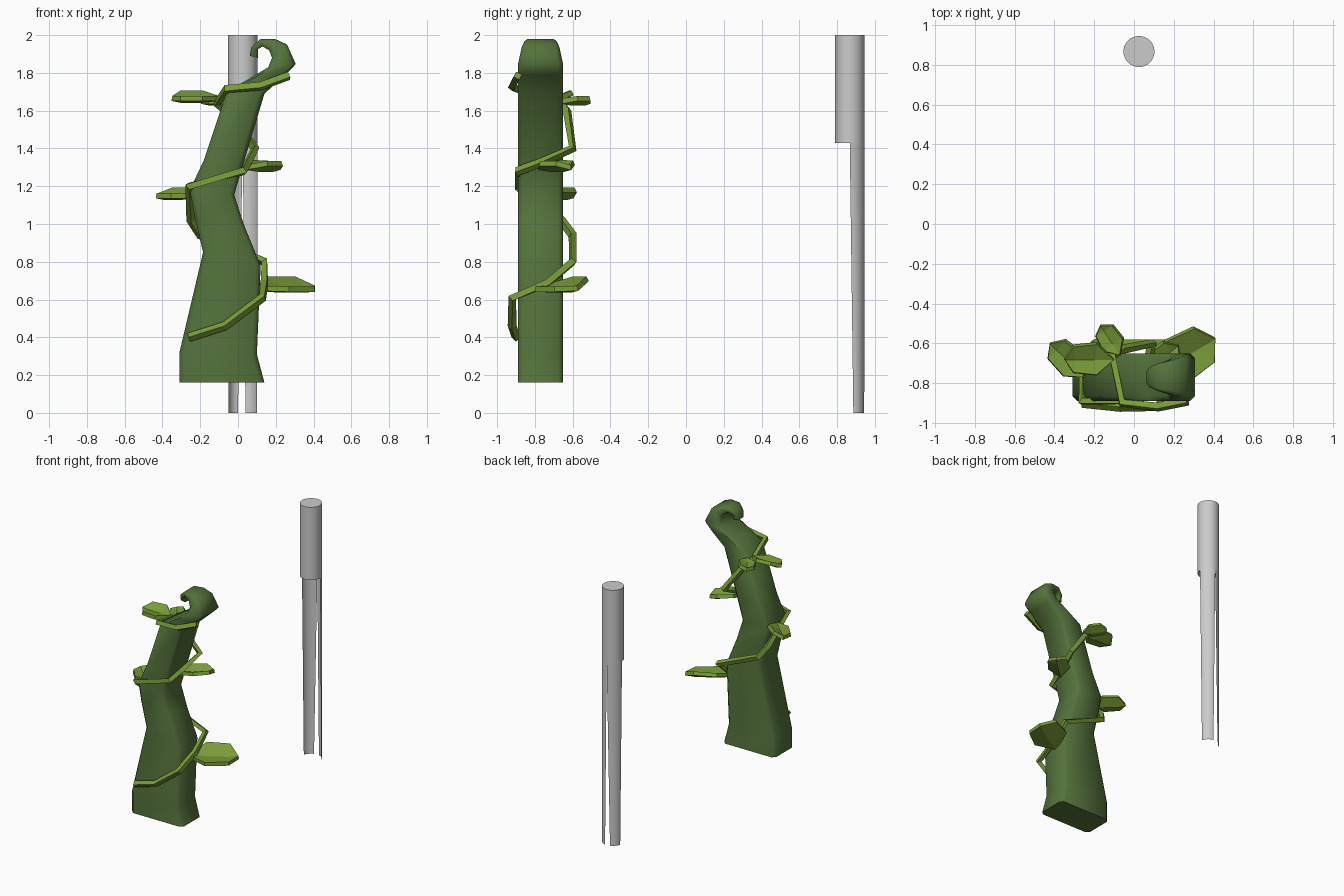
import bpy, math
from mathutils import Vector

if "Cube" in bpy.data.objects:
    bpy.data.objects.remove(bpy.data.objects["Cube"])


def material(name, color):
    m = bpy.data.materials.new(name)
    m.diffuse_color = color
    m.use_nodes = True
    m.node_tree.nodes["Principled BSDF"].inputs["Base Color"].default_value = m.diffuse_color
    return m


dark = material("stalk_green", (0.09, 0.17, 0.045, 1))
light = material("leaf_green", (0.19, 0.33, 0.04, 1))


def add_mesh(name, verts, faces, mat=None, smooth=None):
    me = bpy.data.meshes.new(name)
    me.from_pydata(verts, [], faces)
    ob = bpy.data.objects.new(name, me)
    bpy.context.collection.objects.link(ob)
    if mat:
        me.materials.append(mat)
    bpy.ops.object.select_all(action='DESELECT')
    ob.select_set(True)
    bpy.context.view_layer.objects.active = ob
    bpy.ops.object.mode_set(mode='EDIT')
    bpy.ops.mesh.select_all(action='SELECT')
    bpy.ops.mesh.normals_make_consistent(inside=False)
    bpy.ops.object.mode_set(mode='OBJECT')
    if smooth:
        bpy.ops.object.shade_smooth_by_angle(angle=math.radians(smooth))
    return ob


# Stalk: left x, left z, right x, right z, half depth
YC = -0.77
rings = [
    (-.31, .16, .14, .16, .12), (-.31, .32, .10, .31, .12),
    (-.185, .85, .12, .78, .12), (-.23, 1.04, .03, 1.0, .12),
    (-.255, 1.18, -.02, 1.155, .12), (-.18, 1.34, .02, 1.29, .12),
    (-.06, 1.70, .14, 1.69, .12), (.06, 1.77, .25, 1.79, .12),
    (.16, 1.83, .306, 1.846, .12), (.18, 1.88, .26, 1.95, .10),
    (.165, 1.92, .195, 1.98, .085), (.13, 1.94, .12, 1.98, .07),
    (.105, 1.925, .07, 1.935, .05), (.105, 1.88, .063, 1.89, .035),
]
verts, faces = [], []
for lx, lz, rx, rz, h in rings:
    L, R = Vector((lx, YC, lz)), Vector((rx, YC, rz))
    mid, half = (L + R) / 2, (R - L) / 2
    cu = 1 - min(0.025 / half.length, 0.4)
    cv = 0.8
    for u, v in ((1, -cv), (1, cv), (cu, 1), (-cu, 1),
                 (-1, cv), (-1, -cv), (-cu, -1), (cu, -1)):
        verts.append(mid + half * u + Vector((0, h * v, 0)))
for i in range(len(rings) - 1):
    for j in range(8):
        k = (j + 1) % 8
        faces.append((i * 8 + j, i * 8 + k, i * 8 + 8 + k, i * 8 + 8 + j))
faces += [tuple(range(8)), tuple(range(len(verts) - 8, len(verts)))]
add_mesh("stalk", verts, faces, dark, 60)

# Vine winding around the stalk
path = [
    (-.26, -.90, .40), (-.07, -.92, .46), (.13, -.92, .61), (.14, -.73, .69),
    (.14, -.60, .80), (-.20, -.60, .94), (-.25, -.66, 1.02), (-.26, -.89, 1.20),
    (.03, -.89, 1.28), (.05, -.78, 1.32), (.09, -.60, 1.40), (-.06, -.63, 1.60),
    (-.11, -.66, 1.64), (-.06, -.90, 1.715), (.12, -.92, 1.73), (.27, -.89, 1.785),
]
cu = bpy.data.curves.new("vine", 'CURVE')
cu.dimensions = '3D'
cu.bevel_depth = 0.024
cu.bevel_resolution = 0
cu.use_fill_caps = True
sp = cu.splines.new('POLY')
sp.points.add(len(path) - 1)
for p, co in zip(sp.points, path):
    p.co = (*co, 1)
sp.use_smooth = False
cu.materials.append(light)
bpy.context.collection.objects.link(bpy.data.objects.new("vine", cu))


# Leaves: folded six-sided blades, left and right edges lifted separately
def leaf(name, base, yaw, length, half, lift_l, lift_r):
    a = math.radians(yaw)
    f = Vector((math.cos(a), math.sin(a), 0)) * length
    s = Vector((-math.sin(a), math.cos(a), 0)) * half
    b = Vector(base)

    def pt(t, side, z):
        return b + f * t + s * side + Vector((0, 0, z))
    v = [b, pt(.38, 0, -.01), pt(.8, 0, -.01), pt(1, 0, 0),
         pt(.35, 1, lift_l), pt(.82, .85, lift_l),
         pt(.35, -1, lift_r), pt(.82, -.85, lift_r)]
    fs = [(0, 1, 4), (1, 2, 5, 4), (2, 3, 5), (0, 6, 1), (1, 6, 7, 2), (2, 7, 3)]
    ob = add_mesh(name, v, fs, light)
    mod = ob.modifiers.new("thickness", 'SOLIDIFY')
    mod.thickness = 0.028
    mod.offset = 0


leaf("leaf_low_right", (.10, -.76, .66), 31, .36, .12, .05, -.005)
leaf("leaf_mid_left", (-.24, -.77, 1.15), 137, .25, .075, 0, .03)
leaf("leaf_mid_right", (.04, -.78, 1.30), 43, .25, .075, .025, .02)
leaf("leaf_top_left", (-.10, -.68, 1.665), 180, .25, .08, 0, .03)
leaf("leaf_top_back", (-.07, -.66, 1.65), 123, .18, .06, 0, .015)

# Grey post: upper cylinder
CX, CY, RAD = .025, .867, .078
bpy.ops.mesh.primitive_cylinder_add(vertices=32, radius=RAD, depth=.57,
                                    location=(CX, CY, 1.715))
bpy.context.object.name = "post_top"
bpy.ops.object.shade_smooth_by_angle(angle=math.radians(40))

# Grey post: rear half shell, split into two tapering strips
for name, sign, inner in (("post_strip_left", -1, 19), ("post_strip_right", 1, 11)):
    n = 8
    v = []
    for z, a0, a1 in ((1.43, 0, 90), (0, inner, 76)):
        for i in range(n + 1):
            a = math.radians(a0 + (a1 - a0) * i / n)
            v.append((CX + sign * RAD * math.sin(a), CY + RAD * math.cos(a), z))
    fs = [(i, i + 1, n + 2 + i, n + 1 + i) for i in range(n)]
    add_mesh(name, v, fs, None, 40)
